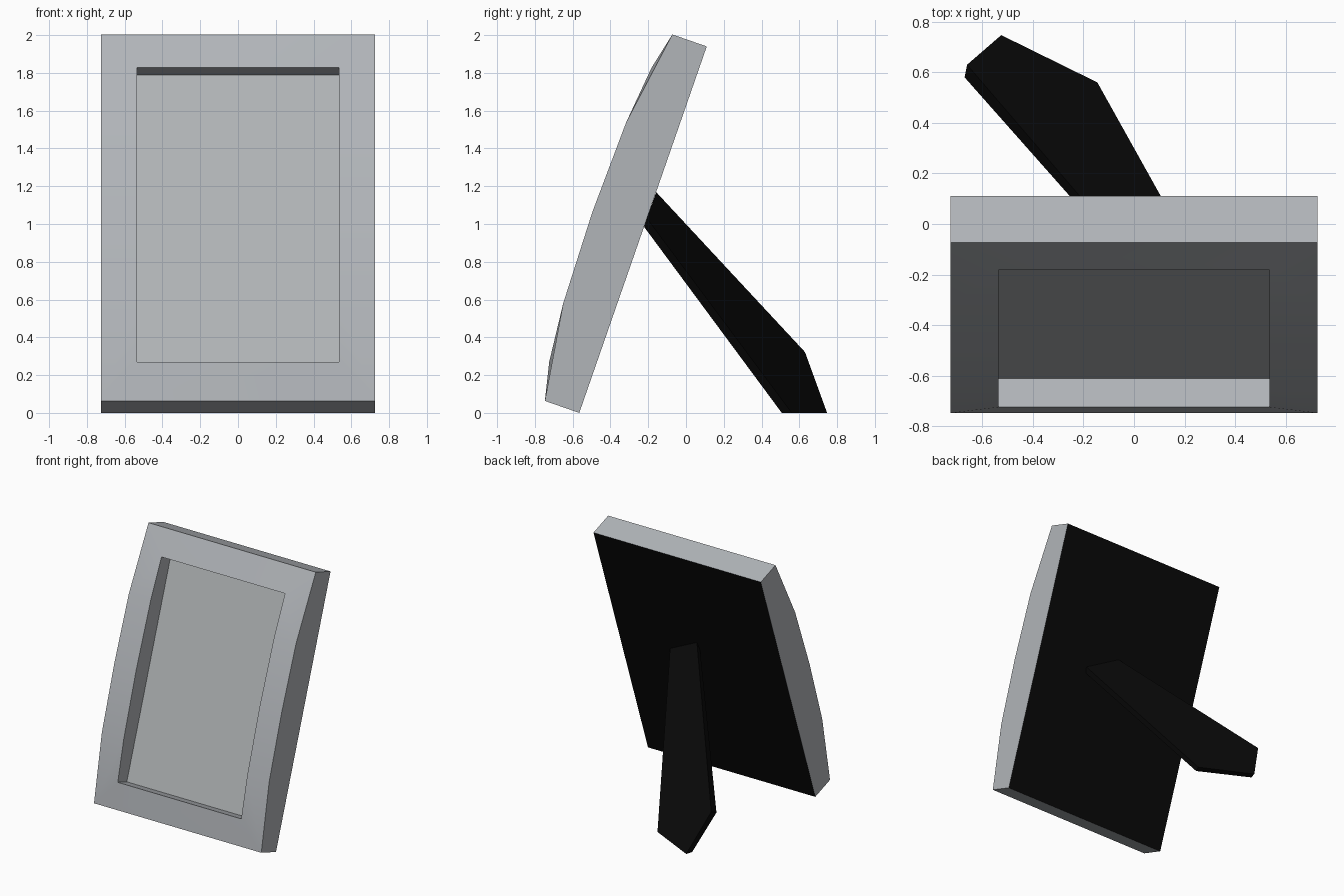
import bpy, bmesh, math
from mathutils import Vector

if "Cube" in bpy.data.objects:
    bpy.data.objects.remove(bpy.data.objects["Cube"])


def material(name, rgb):
    m = bpy.data.materials.new(name)
    m.diffuse_color = (*rgb, 1)
    m.use_nodes = True
    m.node_tree.nodes["Principled BSDF"].inputs["Base Color"].default_value = m.diffuse_color
    return m


silver = material("silver_grey", (0.44, 0.46, 0.485))
photo = material("photo_grey", (0.44, 0.46, 0.47))
black = material("black", (0.003, 0.003, 0.003))

LEAN = Vector((0, 0.3286, 0.9445))      # up along the leaning frame
OUT = Vector((0, -0.9445, 0.3286))      # out of the frame's front
FOOT = Vector((0, -0.565, 0))           # bottom back edge


def at(x, s, d):
    """Point on the leaning frame: across, up the frame, out from the back."""
    return FOOT + Vector((x, 0, 0)) + LEAN * s + OUT * d


def finish(name, bm, mats, smooth=False):
    bmesh.ops.recalc_face_normals(bm, faces=bm.faces)
    me = bpy.data.meshes.new(name)
    bm.to_mesh(me)
    bm.free()
    ob = bpy.data.objects.new(name, me)
    bpy.context.collection.objects.link(ob)
    for m in mats:
        me.materials.append(m)
    if smooth:
        bpy.context.view_layer.objects.active = ob
        ob.select_set(True)
        bpy.ops.object.shade_smooth_by_angle(angle=math.radians(30))
        ob.select_set(False)
    return ob


# Bowed frame: outer and inner front edges per side, back corners, recess floor
W, IN, DEEP = 0.725, 0.535, 0.12
outer_prof = [(0, 0.193), (0.52, 0.271), (1.027, 0.284), (1.534, 0.271), (2.054, 0.193)]
inner_prof = [(0.202, 0.239)] + outer_prof[1:4] + [(1.852, 0.239)]

bm = bmesh.new()
sides = []
for sx in (-1, 1):
    outer = [bm.verts.new(at(sx * W, s, d)) for s, d in outer_prof]
    inner = [bm.verts.new(at(sx * IN, s, d)) for s, d in inner_prof]
    back = [bm.verts.new(at(sx * W, s, 0)) for s in (0, 2.054)]
    floor = [bm.verts.new(at(sx * IN, s, DEEP)) for s in (0.202, 1.852)]
    for i in range(4):
        bm.faces.new((outer[i], outer[i + 1], inner[i + 1], inner[i]))
    bm.faces.new(outer + back[::-1])
    bm.faces.new(inner + floor[::-1])
    sides.append((outer, inner, floor, back))
(lo, li, lf, lb), (ro, ri, rf, rb) = sides
for e, b in ((0, 0), (-1, 1)):
    bm.faces.new((lo[e], ro[e], ri[e], li[e]))
    bm.faces.new((li[e], ri[e], rf[b], lf[b]))
    bm.faces.new((lo[e], ro[e], rb[b], lb[b]))
picture_face = bm.faces.new((lf[0], rf[0], rf[1], lf[1]))
bm.faces.new((lb[0], rb[0], rb[1], lb[1]))
picture_face.material_index = 1
bmesh.ops.recalc_face_normals(bm, faces=bm.faces)
for f in bm.faces:
    if f.normal.dot(OUT) < -0.9:        # backing is black
        f.material_index = 2
finish("picture_frame", bm, (silver, photo, black), smooth=True)

# Skewed easel leg: outer outline and matching inner outline
leg_out = [(-0.145, 0.56, 0), (-0.525, 0.747, 0), (-0.66, 0.63, 0.322),
           (0.015, -0.157, 1.168), (0.283, -0.207, 1.03)]
leg_in = [(-0.17, 0.507, 0), (-0.54, 0.695, 0), (-0.67, 0.58, 0.30),
          (0.005, -0.182, 1.10), (0.275, -0.222, 0.985)]
bm = bmesh.new()
a = [bm.verts.new(p) for p in leg_out]
b = [bm.verts.new(p) for p in leg_in]
bm.faces.new(a)
bm.faces.new(b[::-1])
for i in range(5):
    j = (i + 1) % 5
    bm.faces.new((a[i], b[i], b[j], a[j]))
finish("easel_leg", bm, (black,))
